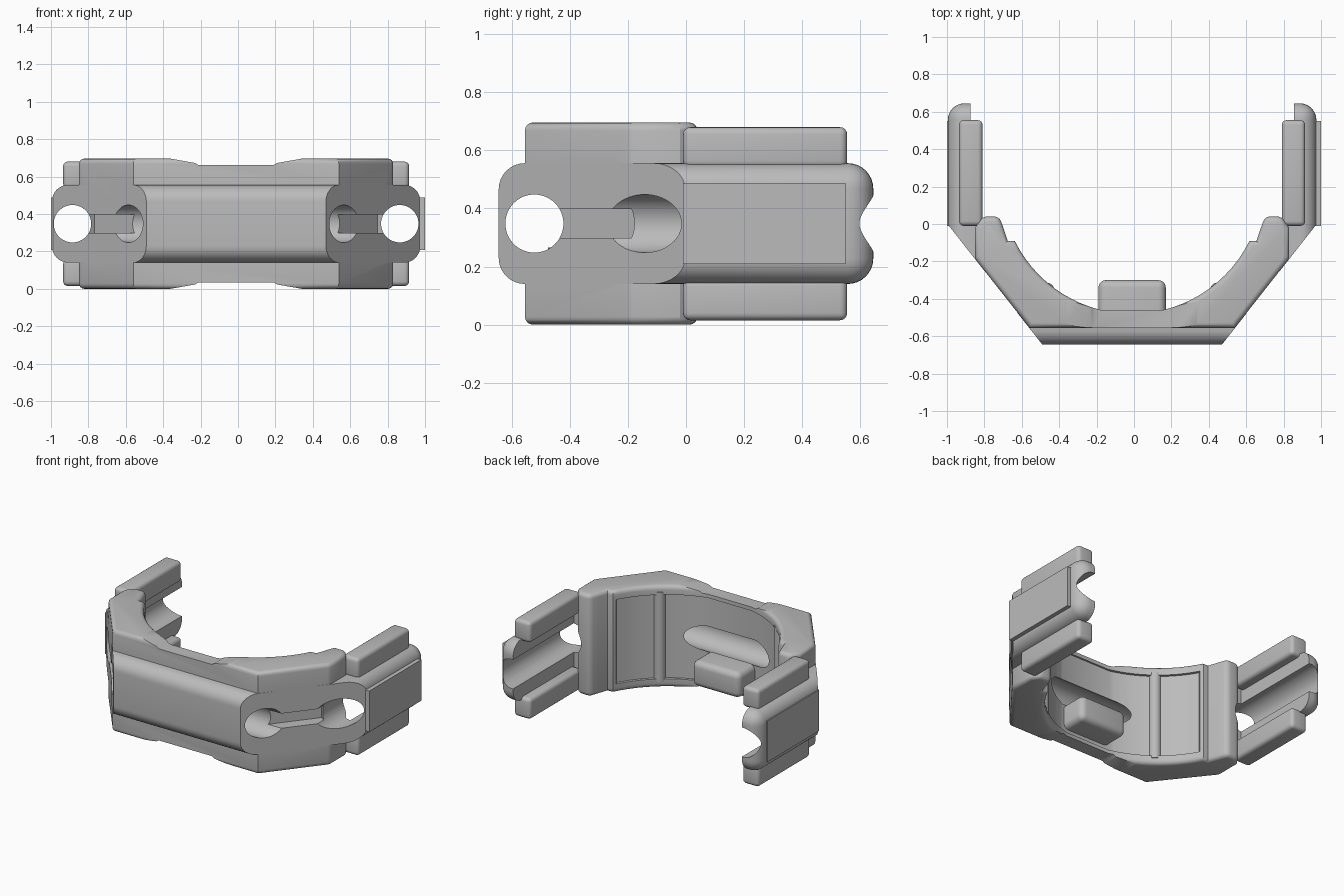
import bpy, bmesh, math
from mathutils import Vector, Matrix

old = bpy.data.objects.get("Cube")
if old:
    bpy.data.objects.remove(old, do_unlink=True)

grey = bpy.data.materials.new("plain_grey")
grey.use_nodes = True
colour = (0.5, 0.5, 0.5, 1)
grey.diffuse_color = colour
grey.node_tree.nodes["Principled BSDF"].inputs["Base Color"].default_value = colour

CX, MID = -0.01, 0.348      # middle of the frame in x and z


def finish(bm, name):
    bmesh.ops.recalc_face_normals(bm, faces=bm.faces)
    mesh = bpy.data.meshes.new(name)
    bm.to_mesh(mesh)
    bm.free()
    ob = bpy.data.objects.new(name, mesh)
    bpy.context.collection.objects.link(ob)
    mesh.materials.append(grey)
    return ob


def prism(name, outline, lo, hi, axis="z", bevel=0, pick=None, segs=5):
    """Extrude an outline along z (xy outline) or y (xz outline), then round picked edges."""
    bm = bmesh.new()
    place = (lambda a, b, h: (a, b, h)) if axis == "z" else (lambda a, b, h: (a, h, b))
    low = [bm.verts.new(place(a, b, lo)) for a, b in outline]
    high = [bm.verts.new(place(a, b, hi)) for a, b in outline]
    bm.faces.new(low)
    bm.faces.new(high)
    n = len(outline)
    for i in range(n):
        j = (i + 1) % n
        bm.faces.new((low[i], low[j], high[j], high[i]))
    bmesh.ops.recalc_face_normals(bm, faces=bm.faces)
    if bevel:
        edges = [e for e in bm.edges if pick is None or pick(*(v.co for v in e.verts))]
        bmesh.ops.bevel(bm, geom=edges, offset=bevel, segments=segs, profile=0.5,
                        affect='EDGES', clamp_overlap=True)
    return finish(bm, name)


def box(name, x0, x1, y0, y1, z0, z1, **kw):
    return prism(name, [(x0, y0), (x1, y0), (x1, y1), (x0, y1)], z0, z1, **kw)


def rod(name, radius, length, centre, turn=Matrix()):
    bm = bmesh.new()
    bmesh.ops.create_cone(bm, cap_ends=True, segments=48, radius1=radius, radius2=radius,
                          depth=length, matrix=Matrix.Translation(centre) @ turn)
    return finish(bm, name)


def combine(target, tool, how):
    mod = target.modifiers.new(how, 'BOOLEAN')
    mod.operation, mod.solver, mod.object = how, 'EXACT', tool
    bpy.context.view_layer.objects.active = target
    bpy.ops.object.modifier_apply(modifier=mod.name)
    bpy.data.objects.remove(tool, do_unlink=True)


def mirrored(points):
    """Close a right-hand half outline with its mirror image."""
    return points + [(-x, y) for x, y in reversed(points)]


def arc(radius, flat, start, steps=14):
    """Inner curve from the given angle towards the flat middle, on the +x side."""
    pts = []
    for i in range(steps + 1):
        t = start * (1 - i / steps)
        x, y = radius * math.sin(t), 0.22 - radius * math.cos(t)
        if y < flat:
            pts.append((math.sqrt(radius ** 2 - (0.22 - flat) ** 2), flat))
            break
        pts.append((x, y))
    return pts


# main curved body with rounded rims
side = [(0.549, -0.555), (0.829, -0.2), (0.84, -0.18), (0.84, -0.02), (0.80, 0.04),
        (0.71, 0.04), (0.685, -0.03), (0.665, -0.09)] + arc(0.7, -0.46, 1.11)
frame = prism("frame", mirrored(side), 0, 2 * MID, bevel=0.028, segs=4,
              pick=lambda a, b: abs(a.z - b.z) < 1e-5 or min(a.y, b.y) > 0.0)

# lowered middle of both rims
for s in (1, -1):
    low, high = MID + s * 0.313, MID + s * 0.36
    combine(frame, prism("cut", [(-0.2, low), (0.2, low), (0.22, low + s * 0.012),
                                 (0.42, high), (-0.42, high), (-0.22, low + s * 0.012)],
                         -0.8, 0, axis="y"), 'DIFFERENCE')

# shallow recess between the rims
hollow = arc(0.718, -0.472, 1.06)
combine(frame, prism("cut", mirrored([(0.5, 0.1)] + hollow), 0.06, 0.635), 'DIFFERENCE')

# front bar, rounded along its outer edges
LOW, HIGH = MID - 0.208, MID + 0.208
combine(frame, box("bar", -0.7, 0.7, -0.645, -0.475, LOW, HIGH, bevel=0.09, segs=8,
                   pick=lambda a, b: max(a.y, b.y) < -0.6 and abs(a.x - b.x) > 1), 'UNION')

# side arms with rounded outer faces and tips
for s in (1, -1):
    arm = [(0.985, -0.3), (0.985, 0.645), (0.865, 0.645), (0.865, -0.01), (0.79, -0.01), (0.79, -0.3)]

    def outer(a, b):
        long_edge = min(abs(a.x), abs(b.x)) > 0.98 and abs(a.y - b.y) > 0.1
        return long_edge or min(a.y, b.y) > 0.64 and max(abs(a.x), abs(b.x)) > 0.98

    def tip_or_side(a, b):
        return outer(a, b)
    combine(frame, prism("arm", [(s * x, y) for x, y in arm], LOW, HIGH,
                         bevel=0.088, segs=8, pick=tip_or_side), 'UNION')

# slanted corner faces, bores and the slot joining them
for s in (1, -1):
    wedge = [(0.48, -0.645), (0.985, -0.003), (1.3, 0.397), (1.3, -1.0), (0.2, -1.0)]
    combine(frame, prism("cut", [(s * x, y) for x, y in wedge], -0.2, 0.9), 'DIFFERENCE')
    combine(frame, rod("cut", 0.1, 1.6, (s * 0.875, 0.0, MID),
                       Matrix.Rotation(math.pi / 2, 4, 'X')), 'DIFFERENCE')
    a, b = Vector((0.6, -0.492)), Vector((0.82, -0.213))
    inward = Vector((-0.786, 0.618)) * 0.08
    slot = [a - inward, b - inward, b + inward, a + inward]
    combine(frame, prism("cut", [(s * p.x, p.y) for p in slot], MID - 0.05, MID + 0.05),
            'DIFFERENCE')
combine(frame, rod("cut", 0.1, 3, (0, -0.522, MID), Matrix.Rotation(math.pi / 2, 4, 'Y')),
        'DIFFERENCE')

parts = [frame]

# upper and lower flanges on the arms, and the inner ribs
for s, label in ((1, "left"), (-1, "right")):
    x0, x1 = sorted((s * 0.80, s * 0.925))
    for z0, z1, level in ((MID + 0.19, 0.68, "upper"), (0.015, MID - 0.19, "lower")):
        parts.append(box(f"{label}_{level}_flange", x0, x1, -0.01, 0.555, z0, z1,
                         bevel=0.025, segs=4))
    parts.append(rod(f"{label}_rib", 0.038, 0.61, (s * 0.455, -0.352, MID)))

# inner pad
parts.append(box("inner_pad", -0.18, 0.18, -0.475, -0.30, 0.09, 0.265, bevel=0.04, segs=5,
                 pick=lambda a, b: max(a.y, b.y) > -0.31))

for ob in parts:
    ob.location.x = CX

# flat side plates
parts.append(box("left_side_plate", 0.97, 1.0, -0.01, 0.55, MID - 0.14, MID + 0.14))
parts.append(box("right_side_plate", -1.0, -0.985, -0.01, 0.55, MID - 0.14, MID + 0.14))

bpy.ops.object.select_all(action='DESELECT')
for ob in parts:
    ob.select_set(True)
bpy.context.view_layer.objects.active = frame
bpy.ops.object.shade_smooth_by_angle(angle=math.radians(32))
